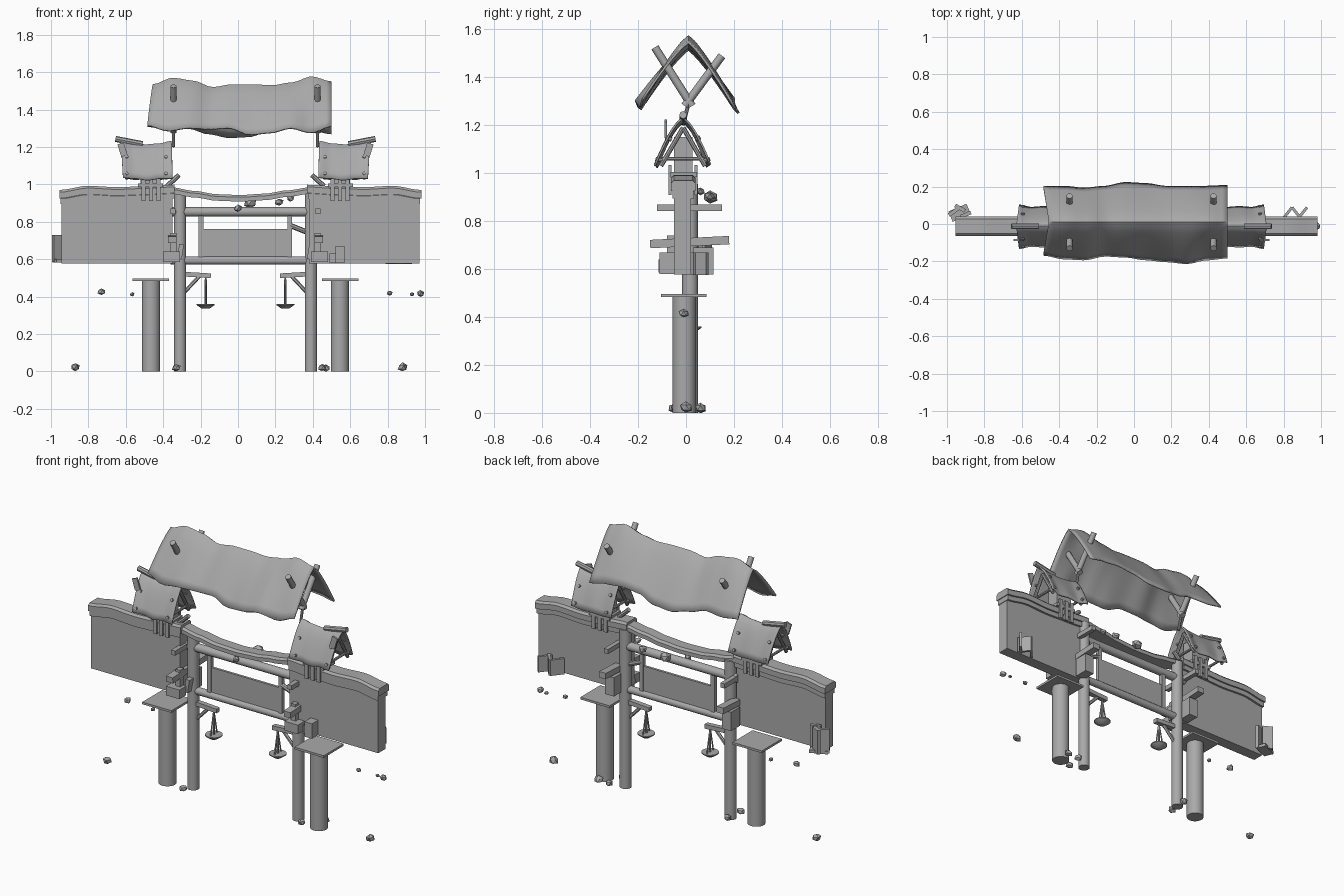
import bpy, bmesh, math, random
from mathutils import Vector

random.seed(4)
cube = bpy.data.objects.get("Cube")
if cube:
    bpy.data.objects.remove(cube, do_unlink=True)

grey = bpy.data.materials.new("plain grey")
grey.use_nodes = True
grey.diffuse_color = (0.4, 0.4, 0.4, 1)
grey.node_tree.nodes["Principled BSDF"].inputs["Base Color"].default_value = (0.4, 0.4, 0.4, 1)

MID = 0.04  # the gate's own centre line


def finish(name, bm, smooth=False):
    bmesh.ops.recalc_face_normals(bm, faces=bm.faces)
    mesh = bpy.data.meshes.new(name)
    bm.to_mesh(mesh)
    bm.free()
    mesh.materials.append(grey)
    obj = bpy.data.objects.new(name, mesh)
    bpy.context.collection.objects.link(obj)
    if smooth:
        bpy.ops.object.select_all(action='DESELECT')
        obj.select_set(True)
        bpy.context.view_layer.objects.active = obj
        bpy.ops.object.shade_smooth_by_angle(angle=math.radians(40))
    return obj


def box(name, x, y, z, turn=(0, 0, 0)):
    """Box from three (low, high) ranges, turned about its middle."""
    bm = bmesh.new()
    bmesh.ops.create_cube(bm, size=1)
    for v in bm.verts:
        v.co = Vector(c * (r[1] - r[0]) for c, r in zip(v.co, (x, y, z)))
    obj = finish(name, bm)
    obj.location = [sum(r) / 2 for r in (x, y, z)]
    obj.rotation_euler = turn
    return obj


def rod(name, a, b, r, r2=None, sides=16):
    a, b = Vector(a), Vector(b)
    bm = bmesh.new()
    bmesh.ops.create_cone(bm, cap_ends=True, segments=sides, radius1=r,
                          radius2=r if r2 is None else r2, depth=(b - a).length)
    obj = finish(name, bm, True)
    obj.location = (a + b) / 2
    obj.rotation_euler = (b - a).to_track_quat('Z', 'Y').to_euler()
    return obj


def rock(x, y, z, r):
    bm = bmesh.new()
    bmesh.ops.create_icosphere(bm, subdivisions=1, radius=r)
    for v in bm.verts:
        v.co *= random.uniform(0.75, 1.1)
        v.co.z = max(v.co.z * 0.9, -r * 0.8)
    finish("rock", bm).location = (x, y, z)


def blend(values, t):
    """Smooth value along an evenly spaced list."""
    s = min(max(t, 0), 1) * (len(values) - 1)
    i = min(int(s), len(values) - 2)
    f = s - i
    f = f * f * (3 - 2 * f)
    return values[i] * (1 - f) + values[i + 1] * f


def sheet_roof(name, ridge_x, eave_x, ridge_y, ridge, front_z, back_z, front_y, back_y, bow, thick):
    """Bent cloth-like roof: convex slopes each side of a wavy ridge."""
    bm = bmesh.new()
    rows, n, m = [], 32, 8
    for i in range(n + 1):
        t = i / n
        row = []
        for j in range(-m, m + 1):
            s = abs(j) / m
            ex, ez = blend(front_y if j < 0 else back_y, t), blend(front_z if j < 0 else back_z, t)
            top = blend(ridge, t)
            lo = ridge_x[0] + (eave_x[0] - ridge_x[0]) * s
            hi = ridge_x[1] + (eave_x[1] - ridge_x[1]) * s
            row.append(bm.verts.new((lo + (hi - lo) * t, ridge_y + (ex - ridge_y) * s,
                                     top + (ez - top) * s ** bow)))
        rows.append(row)
    for a, b in zip(rows, rows[1:]):
        for k in range(2 * m):
            bm.faces.new((a[k], a[k + 1], b[k + 1], b[k]))
    obj = finish(name, bm, True)
    solid = obj.modifiers.new("thickness", 'SOLIDIFY')
    solid.thickness = thick
    solid.offset = 0


def wavy_beam(name, x, y, tops, depth):
    """Beam of rectangular section whose height follows a list of tops."""
    bm = bmesh.new()
    rings, n = [], 20
    for i in range(n + 1):
        t = i / n
        px, z = x[0] + (x[1] - x[0]) * t, blend(tops, t)
        c = 0.012
        rings.append([bm.verts.new((px, py, pz)) for py, pz in
                      ((y[0], z - depth), (y[1], z - depth), (y[1], z - c),
                       (y[1] - c, z), (y[0] + c, z), (y[0], z - c))])
    for a, b in zip(rings, rings[1:]):
        for k in range(6):
            bm.faces.new((a[k], a[k - 1], b[k - 1], b[k]))
    bm.faces.new(rings[0])
    bm.faces.new(rings[-1])
    finish(name, bm, True)


# Side walls with two wavy cap layers
for side, x0, x1 in (("right", -0.945, -0.35), ("left", 0.38, 0.97)):
    box(side + "_wall", (x0, x1), (-0.05, 0.02), (0.577, 0.93))
    tops = [0.97, 0.992, 0.985, 0.99, 0.998]
    if side == "left":
        tops.reverse()
    cap_x = (x0 - 0.01, x1 + 0.01)
    wavy_beam(side + "_wall_cap", cap_x, (-0.063, 0.04), tops, 0.045)
    wavy_beam(side + "_wall_under_cap", (x0 - 0.004, x1 + 0.004), (-0.057, 0.033),
              [z - 0.035 for z in tops], 0.04)

# Sagging lintel
sag = [0.985, 0.965, 0.947, 0.943, 0.95, 0.968, 0.985]
wavy_beam("lintel", (-0.36, 0.39), (-0.05, 0.035), sag, 0.035)

# Posts, plinth columns, brackets and lamps, mirrored about the gate centre
for d, side in ((-1, "right"), (1, "left")):
    def X(v):
        return MID + d * v

    def span(a, b):
        return tuple(sorted((X(a), X(b))))

    rod(side + "_post", (X(0.35), 0.017, 0), (X(0.35), 0.017, 0.955), 0.033, sides=24)
    rod(side + "_column", (X(0.505), -0.007, 0), (X(0.505), -0.007, 0.487), 0.049, sides=24)
    box(side + "_column_plate", span(0.41, 0.605), (-0.105, 0.085), (0.483, 0.496))
    box(side + "_bracket_arm", span(0.185, 0.33), (0.002, 0.032), (0.503, 0.528), (0, d * -0.06, 0))
    rod(side + "_bracket_brace", (X(0.325), 0.017, 0.425), (X(0.245), 0.017, 0.51), 0.01, sides=6)
    for k in (-1, 1):
        rod(side + "_lamp_hanger", (X(0.213), 0.017, 0.505), (X(0.213), 0.017 + k * 0.03, 0.36), 0.004, sides=6)
    rod(side + "_lamp_stem", (X(0.213), 0.017, 0.355), (X(0.213), 0.017, 0.49), 0.006, sides=8)
    rod(side + "_lamp_dish", (X(0.213), 0.017, 0.335), (X(0.213), 0.017, 0.355), 0.02, 0.048)
    rod(side + "_lamp_rim", (X(0.213), 0.017, 0.355), (X(0.213), 0.017, 0.361), 0.048)
    box(side + "_panel_stile", span(0.225, 0.25), (0.005, 0.03), (0.59, 0.85))

    # Small side roof with its turret, rafters and pegs
    ends = span(0.395, 0.67)
    sheet_roof(side + "_small_roof", ends, span(0.39, 0.655), -0.012,
               [1.228, 1.215, 1.21, 1.215, 1.228], [1.035, 1.03, 1.022, 1.03, 1.03],
               [1.035, 1.025, 1.03, 1.025, 1.04], [-0.13, -0.118, -0.122, -0.118, -0.13],
               [0.1, 0.088, 0.092, 0.088, 0.1], 1.5, 0.008)
    box(side + "_turret", span(0.455, 0.56), (-0.05, 0.028), (0.97, 1.15))
    for v in (0.465, 0.505, 0.545):
        for y in (-0.066, 0.042):
            box(side + "_turret_strap", span(v - 0.011, v + 0.011), (y - 0.006, y + 0.006), (0.91, 1.035))
    box(side + "_turret_sill", span(0.44, 0.575), (-0.065, 0.045), (0.985, 1.005))
    rod(side + "_ridge_pole", (X(0.55), -0.012, 1.215), (X(0.695), -0.012, 1.243), 0.016, sides=8)
    for v in (0.425, 0.635):
        rod(side + "_tie_rod", (X(v), -0.1, 1.06), (X(v), 0.075, 1.06), 0.008, sides=8)
        for y in (-0.105, 0.08):
            rod(side + "_rafter", (X(v), -0.012, 1.19), (X(v), y, 1.03), 0.01, sides=8)
        for y, z in ((-0.085, 1.15), (-0.127, 1.06), (0.06, 1.15), (0.1, 1.06)):
            rod(side + "_peg", (X(v), y, z), (X(v), y * 0.7, z - 0.01), 0.009, sides=8)
    rod(side + "_loose_stick", (X(0.42), -0.02, 0.99), (X(0.355), -0.02, 1.05), 0.013, sides=8)
    box(side + "_end_board", span(0.64, 0.675), (-0.09, -0.08), (1.15, 1.22), (0, d * 0.3, 0))

    # Crossed struts through the main roof
    for a, b in ((-0.13, 0.025), (0.15, -0.005)):
        rod(side + "_roof_strut", (X(0.385), a, 1.525 if a < 0 else 1.49),
            (X(0.385), b, 1.28), 0.017, sides=10)
    rod(side + "_roof_tie", (X(0.385), -0.012, 1.2), (X(0.385), 0.01, 1.29), 0.008, sides=8)

    # Timber ends and boards clustered around each post
    box(side + "_upper_tie", span(0.375, 0.402), (-0.12, 0.15), (0.842, 0.87))
    box(side + "_middle_tie", span(0.37, 0.415), (-0.15, 0.18), (0.695, 0.73), (0.05, 0, 0))
    box(side + "_lower_board", span(0.35, 0.44), (-0.115, -0.05), (0.585, 0.64))
    box(side + "_front_board", span(0.37, 0.4), (-0.08, -0.045), (0.6, 0.74))
    box(side + "_back_board", span(0.36, 0.42), (0.03, 0.115), (0.577, 0.69))
    box(side + "_wedge", span(0.335, 0.36), (-0.05, 0.0), (0.6, 0.68), (0, 0.15, 0))

# Cross beams and the hanging panel
rod("upper_beam", (-0.36, 0.017, 0.853), (0.4, 0.017, 0.853), 0.025)
rod("lower_beam", (-0.36, 0.017, 0.593), (0.4, 0.017, 0.593), 0.022)
box("panel", (-0.19, 0.27), (0.01, 0.025), (0.6, 0.762))
rod("panel_brace", (0.28, 0.017, 0.78), (0.38, 0.017, 0.74), 0.014, sides=8)
box("splinter_board", (0.52, 0.57), (-0.11, -0.05), (0.58, 0.67))
box("splinter_board_thin", (0.49, 0.52), (-0.08, -0.05), (0.58, 0.63))

# Main roof
sheet_roof("main_roof", (-0.455, 0.5), (-0.485, 0.5), 0.01,
           [1.53, 1.565, 1.55, 1.515, 1.53, 1.53, 1.525, 1.54, 1.572, 1.545],
           [1.315, 1.285, 1.3, 1.295, 1.3, 1.265, 1.275, 1.3, 1.275, 1.31],
           [1.31, 1.295, 1.3, 1.27, 1.25, 1.255, 1.29, 1.3, 1.29, 1.27],
           [-0.165, -0.185, -0.19, -0.17, -0.175, -0.19, -0.2, -0.21, -0.19, -0.18],
           [0.2, 0.2, 0.19, 0.2, 0.22, 0.215, 0.2, 0.2, 0.2, 0.205], 1.22, 0.01)

# Broken boards on the back of the walls
for x, y, turn in ((-0.965, 0.065, 0.6), (-0.93, 0.085, -0.5), (-0.9, 0.05, 0.4)):
    box("broken_board", (x - 0.03, x + 0.03), (y - 0.01, y + 0.01), (0.585, 0.73), (0, 0, turn))
box("broken_board_foot", (-0.985, -0.88), (0.03, 0.09), (0.582, 0.6), (0, 0, 0.4))
for x, turn in ((0.82, 0.9), (0.87, -0.9), (0.9, 0.9)):
    box("back_splinter", (x - 0.04, x + 0.04), (0.05, 0.065), (0.575, 0.67), (0, 0, turn))

# Rocks on the ground, in the air and on the lintel
for x, y, z, r in ((-0.87, 0.0, 0.022, 0.028), (0.88, 0.0, 0.022, 0.028),
                   (-0.32, 0.06, 0.02, 0.025), (-0.33, -0.05, 0.02, 0.025),
                   (0.45, -0.04, 0.02, 0.026), (0.47, 0.06, 0.018, 0.025), (0.54, 0.06, 0.02, 0.025),
                   (-0.73, -0.01, 0.427, 0.023), (-0.565, 0.0, 0.412, 0.016),
                   (0.81, -0.01, 0.418, 0.016), (0.93, 0.0, 0.413, 0.014), (0.975, -0.01, 0.415, 0.022),
                   (0.065, 0.1, 0.9, 0.034), (0.22, 0.1, 0.905, 0.024), (0.28, 0.06, 0.925, 0.022),
                   (0.0, -0.02, 0.872, 0.022)):
    rock(x, y, z, r)
